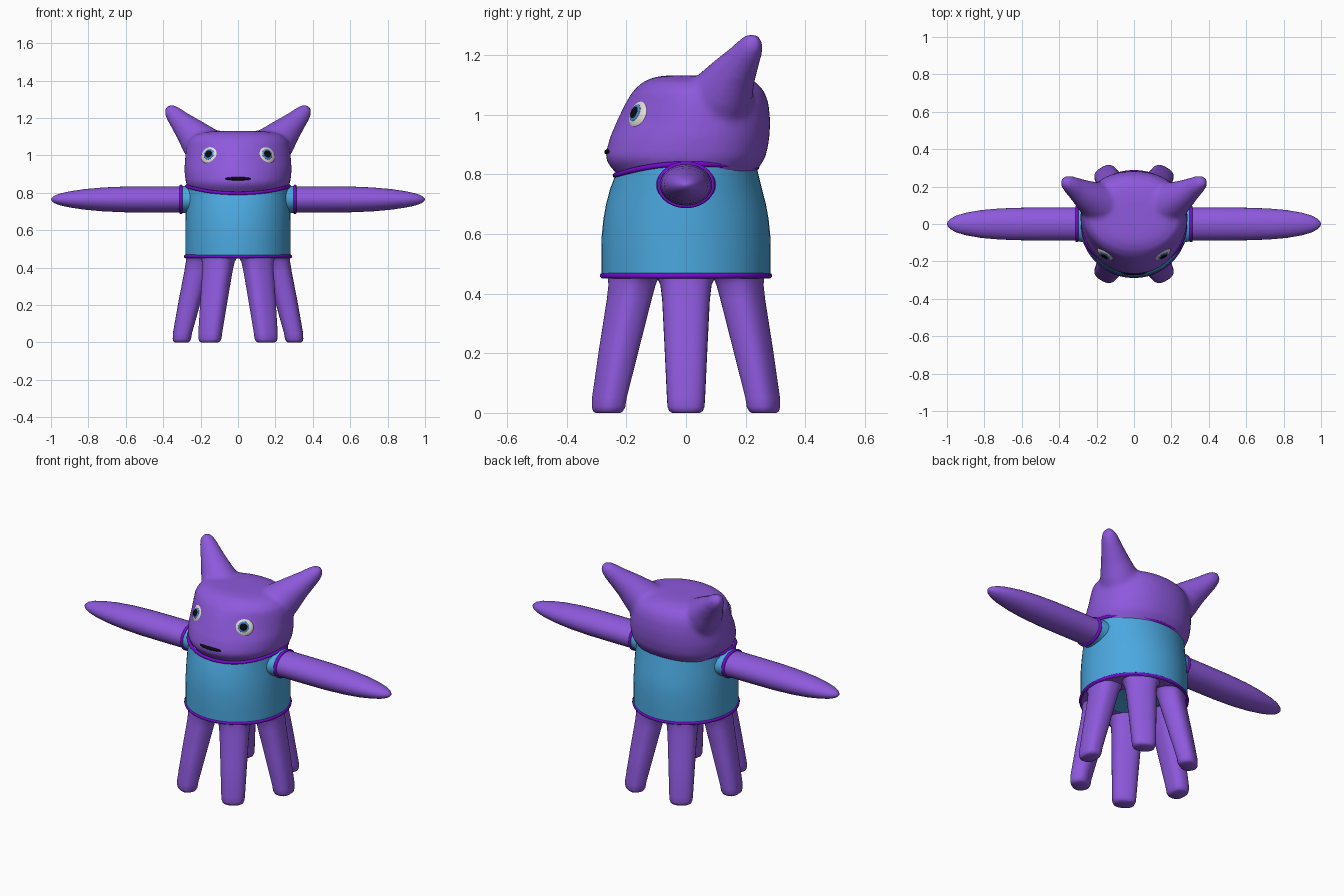
import bpy, bmesh, math
from mathutils import Vector

if "Cube" in bpy.data.objects:
    bpy.data.objects.remove(bpy.data.objects["Cube"])

X, Y, Z = Vector((1, 0, 0)), Vector((0, 1, 0)), Vector((0, 0, 1))


def material(name, r, g, b):
    m = bpy.data.materials.new(name)
    m.diffuse_color = (r, g, b, 1)
    m.use_nodes = True
    m.node_tree.nodes["Principled BSDF"].inputs["Base Color"].default_value = m.diffuse_color
    return m


PURPLE = material("purple_skin", 0.27, 0.10, 0.72)
BLUE = material("blue_cloth", 0.07, 0.39, 0.74)
TRIM = material("violet_trim", 0.18, 0.003, 0.62)
WHITE = material("eye_white", 0.75, 0.73, 0.70)
IRIS = material("iris_blue", 0.06, 0.25, 0.6)
BLACK = material("black", 0.003, 0.003, 0.005)


def ring(c, u, v, a, b, p=2.0, n=48):
    """Superellipse of half-sizes a, b along axes u, v."""
    pts = []
    for i in range(n):
        t = 2 * math.pi * i / n
        cu, sv = math.cos(t), math.sin(t)
        pts.append(Vector(c) + u * (a * math.copysign(abs(cu) ** (2 / p), cu))
                   + v * (b * math.copysign(abs(sv) ** (2 / p), sv)))
    return pts


def loft(bm, rings):
    rows = [[bm.verts.new(p) for p in r] for r in rings]
    n = len(rows[0])
    faces = [bm.faces.new((r0[i], r0[(i + 1) % n], r1[(i + 1) % n], r1[i]))
             for r0, r1 in zip(rows, rows[1:]) for i in range(n)]
    faces += [bm.faces.new(rows[0]), bm.faces.new(rows[-1])]
    bmesh.ops.recalc_face_normals(bm, faces=faces)


def finish(name, bm, mat):
    me = bpy.data.meshes.new(name)
    bm.to_mesh(me)
    bm.free()
    ob = bpy.data.objects.new(name, me)
    bpy.context.collection.objects.link(ob)
    me.materials.append(mat)
    bpy.ops.object.select_all(action='DESELECT')
    ob.select_set(True)
    bpy.context.view_layer.objects.active = ob
    bpy.ops.object.shade_smooth_by_angle(angle=math.radians(50))
    return ob


def part(name, rings, mat):
    bm = bmesh.new()
    loft(bm, rings)
    return finish(name, bm, mat)


def trim(name, pts, depth):
    cu = bpy.data.curves.new(name, 'CURVE')
    cu.dimensions = '3D'
    cu.bevel_depth, cu.bevel_resolution = depth, 3
    sp = cu.splines.new('POLY')
    sp.points.add(len(pts) - 1)
    for q, p in zip(sp.points, pts):
        q.co = (*p, 1)
    sp.use_cyclic_u = True
    cu.materials.append(TRIM)
    bpy.context.collection.objects.link(bpy.data.objects.new(name, cu))


def ellipsoid(name, loc, size, mat, normal=Z):
    bm = bmesh.new()
    bmesh.ops.create_uvsphere(bm, u_segments=32, v_segments=16, radius=1)
    ob = finish(name, bm, mat)
    ob.location, ob.scale = loc, size
    ob.rotation_mode = 'QUATERNION'
    ob.rotation_quaternion = normal.to_track_quat('Z', 'Y')


# Shirt with a collar that dips at the front
collar = ring((0, 0, 0.835), X, Y, 0.275, 0.237, 2.1)
for p in collar:
    p.z -= (0.68 if p.y < 0 else 0.2) * p.y ** 2
shirt = [(0.45, 0.282, 0.284), (0.52, 0.282, 0.284), (0.59, 0.282, 0.283),
         (0.65, 0.281, 0.277), (0.70, 0.280, 0.268), (0.75, 0.279, 0.255)]
part("shirt", [ring((0, 0, 0.462), X, Y, 0.27, 0.27)]
     + [ring((0, 0, z), X, Y, a, b) for z, a, b in shirt] + [collar], BLUE)
trim("shirt_collar", collar, 0.009)
trim("shirt_hem", ring((0, 0, 0.46), X, Y, 0.279, 0.279), 0.010)

# Body underside, a flat ring between the leg tops
bm = bmesh.new()
outer = [bm.verts.new(p) for p in ring((0, 0, 0.452), X, Y, 0.278, 0.278)]
inner = [bm.verts.new(p) for p in ring((0, 0, 0.456), X, Y, 0.135, 0.135)]
for i in range(48):
    j = (i + 1) % 48
    bm.faces.new((outer[j], outer[i], inner[i], inner[j]))
finish("body_underside", bm, PURPLE)

# Six splayed legs: height, distance from axis, radial and tangential half-size
leg = [(0, 0.302, 0.036, 0.046), (0.006, 0.302, 0.044, 0.056), (0.02, 0.300, 0.049, 0.062),
       (0.05, 0.297, 0.051, 0.064), (0.22, 0.258, 0.060, 0.072), (0.38, 0.220, 0.067, 0.080),
       (0.43, 0.209, 0.070, 0.086), (0.45, 0.205, 0.073, 0.096), (0.46, 0.204, 0.074, 0.105)]
for k in range(6):
    t = math.radians(60 * k)
    u, v = Vector((math.cos(t), math.sin(t), 0)), Vector((-math.sin(t), math.cos(t), 0))
    part(f"leg_{k + 1}", [ring(u * r + Z * z, u, v, a, b, 2.5, 32) for z, r, a, b in leg], PURPLE)

# Arms, sleeves and cuffs
arm = [(0.2, 0.088, 0.070), (0.45, 0.088, 0.070), (0.60, 0.087, 0.069), (0.72, 0.083, 0.064),
       (0.82, 0.074, 0.055), (0.90, 0.060, 0.043), (0.95, 0.045, 0.032), (0.98, 0.029, 0.021),
       (0.995, 0.014, 0.010), (1.0, 0.003, 0.002)]
for s, side in ((-1, "left"), (1, "right")):
    part(f"{side}_arm", [ring((s * x, 0, 0.765), Y, Z, a, b, 2, 32) for x, a, b in arm], PURPLE)
    part(f"{side}_sleeve", [ring((s * x, 0, 0.765), Y, Z, a, b)
                            for x, a, b in ((0.18, 0.11, 0.075), (0.27, 0.098, 0.073),
                                            (0.305, 0.091, 0.072))], BLUE)
    trim(f"{side}_cuff", ring((s * 0.305, 0, 0.765), Y, Z, 0.089, 0.070), 0.009)

# Head: height, half-width, front, back and front roundness; ears fused in by remeshing
head = [(0.78, 0.245, -0.215, 0.22, 2), (0.81, 0.255, -0.240, 0.235, 2),
        (0.835, 0.271, -0.262, 0.253, 2), (0.86, 0.281, -0.272, 0.268, 2),
        (0.92, 0.287, -0.257, 0.280, 1.9), (0.98, 0.284, -0.232, 0.283, 1.75),
        (1.04, 0.277, -0.203, 0.277, 1.75), (1.08, 0.265, -0.178, 0.262, 1.9),
        (1.11, 0.235, -0.145, 0.235, 2), (1.127, 0.175, -0.105, 0.185, 2),
        (1.132, 0.10, -0.06, 0.12, 2)]
bm = bmesh.new()
rings = []
for z, a, f, b, p in head:
    r = ring((0, 0, z), X, Y, a, 1, p)
    back = ring((0, 0, z), X, Y, a, 1, 2.2)
    mid = 0.03
    rings.append([Vector((q.x, mid + q.y * (mid - f), z)) if q.y < 0
                  else Vector((w.x, mid + w.y * (b - mid), z)) for q, w in zip(r, back)])
loft(bm, rings)
ear = [(0.14, 0.085, 1.01, 0.125), (0.215, 0.13, 1.085, 0.100), (0.265, 0.16, 1.14, 0.077),
       (0.31, 0.19, 1.185, 0.059), (0.345, 0.213, 1.222, 0.047), (0.365, 0.226, 1.245, 0.036),
       (0.376, 0.233, 1.258, 0.020), (0.380, 0.236, 1.262, 0.006)]
for s in (-1, 1):
    d = Vector((s * 0.60, 0.37, 0.71)).normalized()
    u = d.cross(Y).normalized()
    loft(bm, [ring((s * x, y, z), u, d.cross(u), r, r, 2, 32) for x, y, z, r in ear])
ob = finish("head_with_ears", bm, PURPLE)
m = ob.modifiers.new("fuse", 'REMESH')
m.mode, m.voxel_size, m.use_smooth_shade = 'VOXEL', 0.011, True
m = ob.modifiers.new("soften", 'SMOOTH')
m.factor, m.iterations = 0.5, 14

# Eyes
for s, side in ((-1, "left"), (1, "right")):
    n = Vector((s * 0.45, -0.80, 0.36)).normalized()
    c = Vector((s * 0.148, -0.156, 1.0))
    ellipsoid(f"{side}_eye", c, (0.053, 0.053, 0.022), WHITE, n)
    ellipsoid(f"{side}_iris", c + n * 0.018, (0.030, 0.030, 0.006), IRIS, n)
    ellipsoid(f"{side}_pupil", c + n * 0.0215, (0.021, 0.021, 0.005), BLACK, n)

# Mouth
ellipsoid("mouth", (0, -0.252, 0.875), (0.072, 0.022, 0.012), BLACK)
